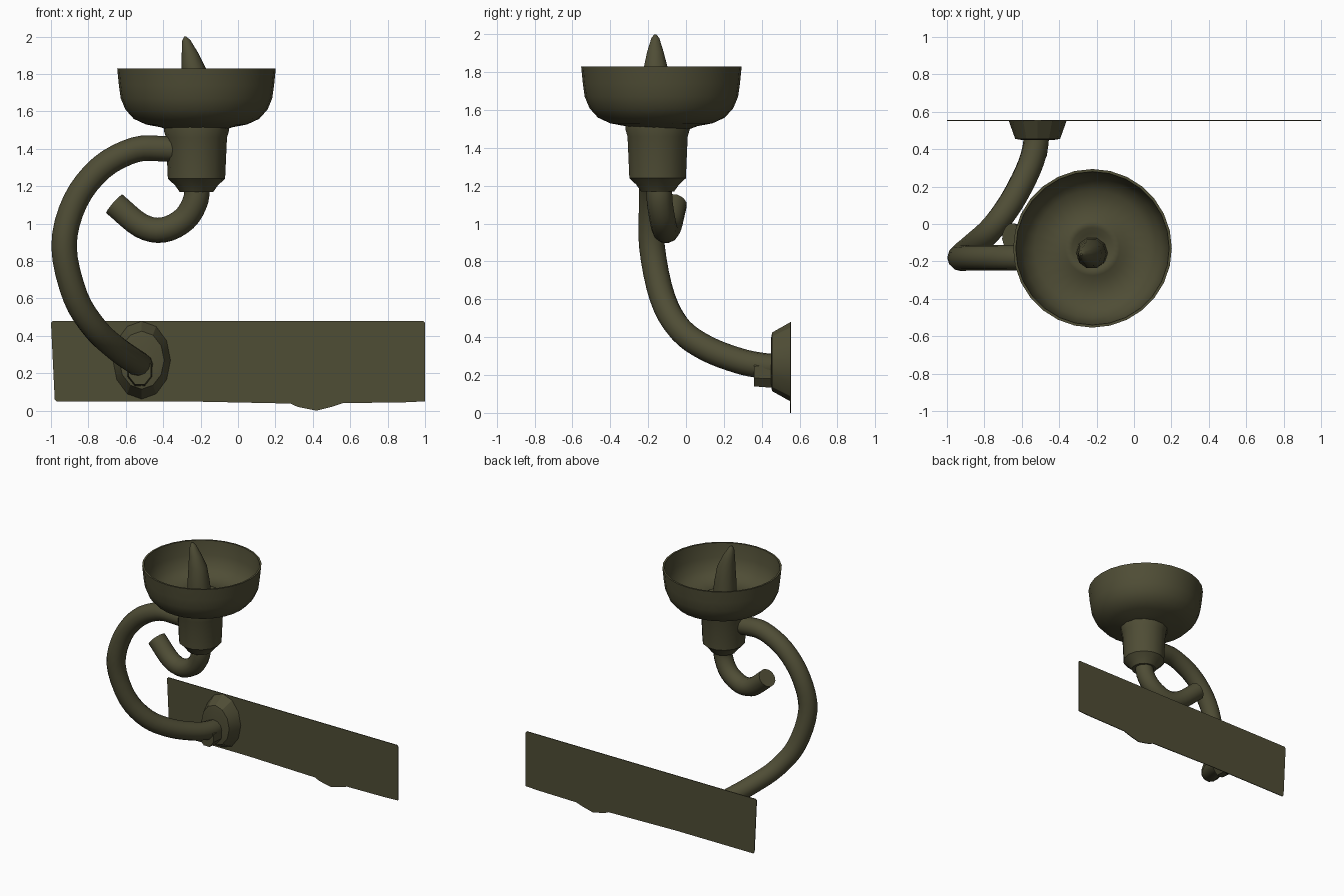
import bpy, bmesh
from math import cos, sin, pi, radians
from mathutils import Vector

cube = bpy.data.objects.get("Cube")
if cube:
    bpy.data.objects.remove(cube, do_unlink=True)

COLOUR = (0.078, 0.074, 0.036, 1)
iron = bpy.data.materials.new("dark olive iron")
iron.use_nodes = True
iron.diffuse_color = COLOUR
bsdf = next(n for n in iron.node_tree.nodes if n.type == 'BSDF_PRINCIPLED')
bsdf.inputs["Base Color"].default_value = COLOUR
bsdf.inputs["Roughness"].default_value = 0.7


def finish(name, bm, angle=40):
    """Turn a bmesh into a smooth-shaded iron object."""
    bmesh.ops.recalc_face_normals(bm, faces=bm.faces)
    mesh = bpy.data.meshes.new(name)
    bm.to_mesh(mesh)
    bm.free()
    mesh.materials.append(iron)
    obj = bpy.data.objects.new(name, mesh)
    bpy.context.collection.objects.link(obj)
    bpy.ops.object.select_all(action='DESELECT')
    bpy.context.view_layer.objects.active = obj
    obj.select_set(True)
    bpy.ops.object.shade_smooth_by_angle(angle=radians(angle))


def skin(name, rings, angle=40):
    """Bridge successive rings of points and cap both ends."""
    bm = bmesh.new()
    loops = [[bm.verts.new(p) for p in ring] for ring in rings]
    n = len(loops[0])
    for a, b in zip(loops, loops[1:]):
        for i in range(n):
            j = (i + 1) % n
            bm.faces.new((a[i], a[j], b[j], b[i]))
    bm.faces.new(loops[0])
    bm.faces.new(loops[-1])
    finish(name, bm, angle)


def lathe(name, profile, sides, angle=40):
    """Each profile row is radius, height, centre x, centre y."""
    skin(name, [[(x + r * cos(2 * pi * i / sides), y + r * sin(2 * pi * i / sides), z)
                 for i in range(sides)] for r, z, x, y in profile], angle)


def spline(points, steps=4):
    """Catmull-Rom curve through the points."""
    p = [Vector(q) for q in points]
    p = [2 * p[0] - p[1]] + p + [2 * p[-1] - p[-2]]
    out = []
    for a, b, c, d in zip(p, p[1:], p[2:], p[3:]):
        for k in range(steps):
            t = k / steps
            out.append((2 * b + (c - a) * t + (2 * a - 5 * b + 4 * c - d) * t ** 2
                        + (3 * b - a - 3 * c + d) * t ** 3) / 2)
    return out + [p[-2]]


def tube(name, points, radius, sides=12):
    """Sweep a circle along a smooth path without twisting."""
    path = spline(points)
    rings, normal = [], Vector((0, 1, 0))
    for i, p in enumerate(path):
        tangent = (path[min(i + 1, len(path) - 1)] - path[max(i - 1, 0)]).normalized()
        normal = (normal - tangent * normal.dot(tangent)).normalized()
        side = tangent.cross(normal)
        rings.append([p + radius * (normal * cos(2 * pi * k / sides) + side * sin(2 * pi * k / sides))
                      for k in range(sides)])
    skin(name, rings, 50)


CX, CY = -0.222, -0.13

# Open drip bowl with a raised ring on its floor
bowl = [(0.15, 1.50), (0.19, 1.515), (0.27, 1.53), (0.335, 1.56), (0.38, 1.61), (0.405, 1.67),
        (0.415, 1.74), (0.424, 1.83), (0.41, 1.83), (0.398, 1.72), (0.37, 1.64), (0.31, 1.59),
        (0.18, 1.57), (0.145, 1.60), (0.11, 1.60), (0.08, 1.57)]
lathe("drip_bowl", [(r, z, CX, CY) for r, z in bowl], 28, 50)

# Socket beneath the bowl, tapering into the hook
socket = [(0.17, 1.53), (0.175, 1.50), (0.163, 1.46), (0.153, 1.24), (0.115, 1.205), (0.09, 1.17)]
lathe("socket", [(r, z, CX, CY - 0.02) for r, z in socket], 14)

# Leaning candle spike
lathe("candle_spike", [(0.085, 1.56, -0.225, -0.155), (0.08, 1.7, -0.228, -0.16),
                       (0.065, 1.83, -0.237, -0.16), (0.045, 1.91, -0.256, -0.162),
                       (0.022, 1.98, -0.276, -0.162), (0.006, 2.0, -0.282, -0.162)], 10)

# Curved arm from the socket to the wall mount
tube("curved_arm", [(-0.28, -0.17, 1.39), (-0.40, -0.175, 1.40), (-0.55, -0.18, 1.395), (-0.73, -0.18, 1.30),
                    (-0.87, -0.18, 1.12), (-0.93, -0.18, 0.88), (-0.87, -0.125, 0.61),
                    (-0.765, -0.03, 0.44), (-0.66, 0.11, 0.34), (-0.57, 0.28, 0.275),
                    (-0.53, 0.40, 0.25), (-0.52, 0.50, 0.24)], 0.068)

# Curled hook below the socket
tube("curled_hook", [(CX, -0.14, 1.24), (-0.225, -0.14, 1.13), (-0.285, -0.125, 1.025),
                     (-0.40, -0.11, 0.966), (-0.52, -0.09, 0.99), (-0.66, -0.062, 1.105)], 0.068)

# Flared oval mount against the wall plate
skin("wall_mount", [[(-0.515 + w * cos(2 * pi * i / 12), y, 0.27 + h * sin(2 * pi * i / 12))
                     for i in range(12)]
                    for w, h, y in [(0.155, 0.21, 0.553), (0.12, 0.155, 0.455), (0.09, 0.13, 0.45)]], 30)

# Small collar where the arm meets the mount
skin("arm_collar", [[(-0.525 + w * cos(2 * pi * i / 8 + pi / 8), y, 0.215 + w * 1.25 * sin(2 * pi * i / 8 + pi / 8))
                     for i in range(8)] for w, y in [(0.065, 0.36), (0.072, 0.47)]], 30)

# Thin wall plate with an uneven lower edge
outline = [(-1, 0.47), (-0.99, 0.48), (0.99, 0.48), (1, 0.47), (1, 0.05), (0.9, 0.045),
           (0.56, 0.04), (0.5, 0.02), (0.42, 0), (0.32, 0.02), (0.28, 0.038), (-0.3, 0.05), (-0.97, 0.05), (-0.98, 0.06)]
skin("wall_plate", [[(x, y, z) for x, z in outline] for y in (0.55, 0.556)], 30)
